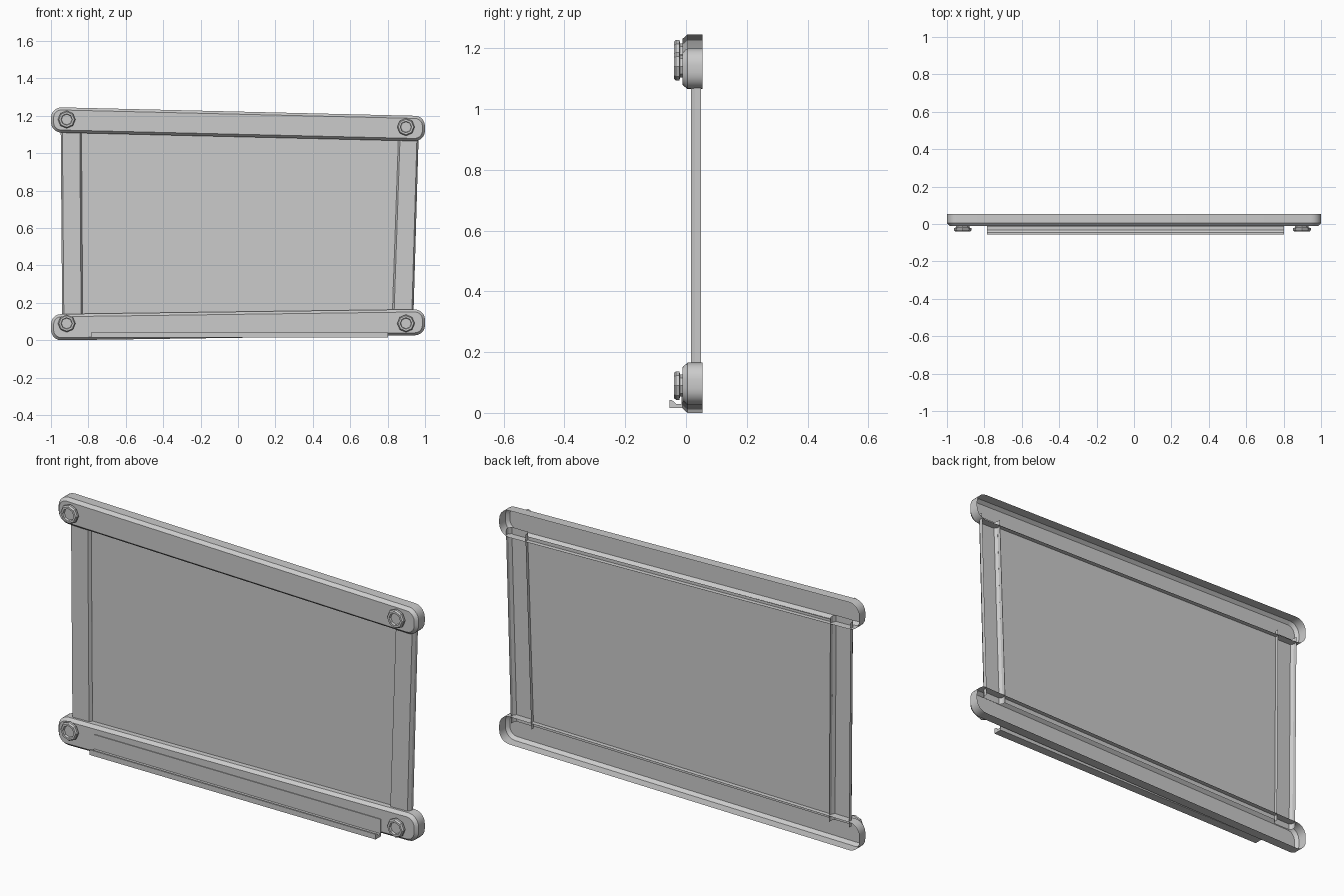
import bpy, bmesh, math

cube = bpy.data.objects.get("Cube")
if cube:
    bpy.data.objects.remove(cube)

grey = bpy.data.materials.new("light_grey")
grey.use_nodes = True
COLOUR = (0.6, 0.6, 0.6, 1)
grey.diffuse_color = COLOUR
grey.node_tree.nodes["Principled BSDF"].inputs["Base Color"].default_value = COLOUR


def loft(name, rings, closed=True, cap_start=False, cap_end=False, smooth=True):
    """Bridge rings of points with quads and optionally cap the ends."""
    bm = bmesh.new()
    loops = [[bm.verts.new(p) for p in ring] for ring in rings]
    n = len(loops[0])
    for a, b in zip(loops, loops[1:]):
        for i in range(n if closed else n - 1):
            j = (i + 1) % n
            bm.faces.new((a[i], a[j], b[j], b[i]))
    if cap_start:
        bm.faces.new(loops[0][::-1])
    if cap_end:
        bm.faces.new(loops[-1])
    bmesh.ops.recalc_face_normals(bm, faces=bm.faces)
    mesh = bpy.data.meshes.new(name)
    bm.to_mesh(mesh)
    bm.free()
    mesh.materials.append(grey)
    ob = bpy.data.objects.new(name, mesh)
    bpy.context.collection.objects.link(ob)
    if smooth:
        bpy.ops.object.select_all(action="DESELECT")
        ob.select_set(True)
        bpy.context.view_layer.objects.active = ob
        bpy.ops.object.shade_smooth_by_angle(angle=math.radians(30))
    return ob


def outline(centres, radius, y, steps=5):
    """Rounded outline around four corner centres, starting at top right."""
    points = []
    for k, (x, z) in enumerate(centres):
        for s in range(steps + 1):
            a = math.radians(90 * (k + s / steps))
            points.append((x + radius * math.cos(a), y, z + radius * math.sin(a)))
    return points


def bar(name, left_top, left_low, right_top, right_low):
    """Hollow bar, open at the back, with a chamfered front edge."""
    r, x = 0.055, 0.945
    centres = [(x, right_top - r), (-x, left_top - r), (-x, left_low + r), (x, right_low + r)]
    rings = [outline(centres, radius, y)
             for radius, y in ((r, 0.054), (r, 0.005), (0.041, -0.011))]
    loft(name, rings, cap_end=True)


def rail(name, low, high):
    """Open-backed channel; each end is (outer x, inner x, z)."""
    rings = []
    for outer, inner, z in (low, high):
        d = math.copysign(0.009, inner - outer)
        rings.append([(outer, 0.049, z), (outer, 0.03, z), (outer + d, 0.016, z),
                      (inner - d, 0.016, z), (inner, 0.03, z), (inner, 0.049, z)])
    loft(name, rings, closed=False, smooth=False)


def bolt(name, x, z):
    """Eight-sided bolt head with a neck and a round recess."""
    profile = [(0.036, -0.011), (0.036, -0.019), (0.047, -0.022), (0.047, -0.033),
               (0.041, -0.04), (0.031, -0.04), (0.028, -0.03)]
    angles = [math.tau * i / 8 for i in range(8)]
    rings = [[(x + r * math.cos(a), y, z + r * math.sin(a)) for a in angles]
             for r, y in profile]
    loft(name, rings, cap_start=True, cap_end=True, smooth=False)


# Frame bars
bar("top_bar", 1.245, 1.11, 1.20, 1.065)
bar("bottom_bar", 0.14, 0.0, 0.165, 0.026)

# Side rails
rail("right_rail", (-0.94, -0.83, 0.11), (-0.948, -0.837, 1.14))
rail("left_rail", (0.938, 0.825, 0.13), (0.966, 0.858, 1.10))

# Writing surface
loft("board", [[(-0.83, 0.031, 0.12), (0.825, 0.031, 0.14)],
               [(-0.837, 0.031, 1.12), (0.858, 0.031, 1.085)]],
     closed=False, smooth=False)

# Corner bolts
for side, x, top in (("right", -0.916, 1.18), ("left", 0.898, 1.14)):
    bolt("upper_" + side + "_bolt", x, top)
    bolt("lower_" + side + "_bolt", x, 0.09)

# Pen tray with a back plate and raised lip
tray = [(-0.011, 0.016), (-0.055, 0.016), (-0.055, 0.042), (-0.046, 0.042),
        (-0.032, 0.03), (-0.015, 0.03), (-0.015, 0.102), (-0.011, 0.102)]
loft("pen_tray", [[(x, y, z) for y, z in tray] for x in (-0.787, 0.803)],
     cap_start=True, cap_end=True, smooth=False)
